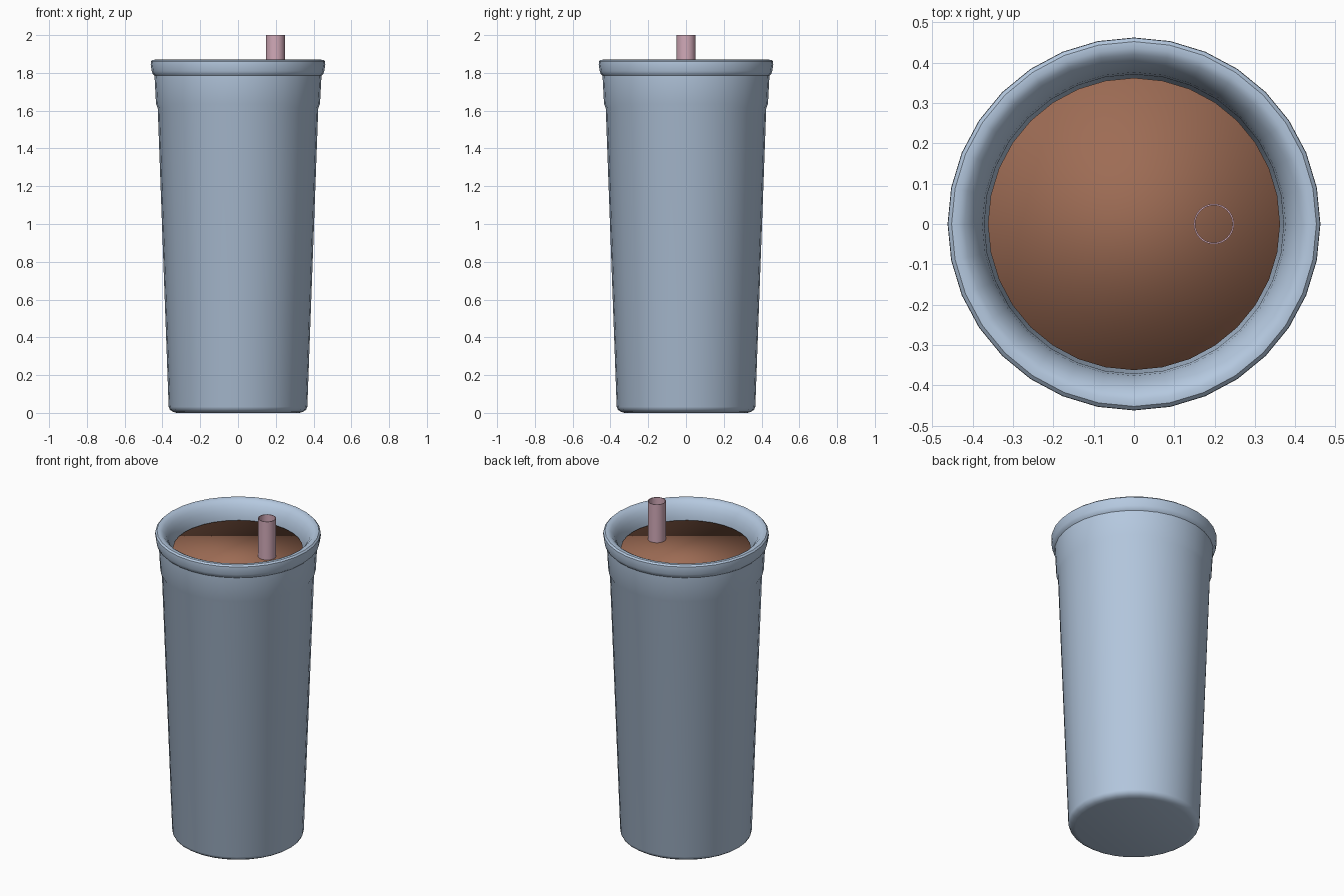
import bpy
import bmesh
import math

SEGMENTS = 32

cube = bpy.data.objects.get("Cube")
if cube:
    bpy.data.objects.remove(cube, do_unlink=True)


def make_material(name, rgb):
    mat = bpy.data.materials.new(name)
    mat.use_nodes = True
    colour = (*rgb, 1.0)
    mat.diffuse_color = colour
    mat.node_tree.nodes["Principled BSDF"].inputs["Base Color"].default_value = colour
    return mat


def lathe(name, profile, mat, x=0.0, segments=SEGMENTS, closed=False, capped=False, sharp=None):
    """Revolve (radius, height) points about a vertical axis at x."""
    bm = bmesh.new()
    rings = []
    for r, z in profile:
        angles = [math.tau * i / segments for i in range(segments)]
        rings.append([bm.verts.new((r * math.cos(a), r * math.sin(a), z)) for a in angles])
    pairs = list(zip(rings, rings[1:]))
    if closed:
        pairs.append((rings[-1], rings[0]))
    for low, high in pairs:
        for i in range(segments):
            j = (i + 1) % segments
            bm.faces.new((low[i], low[j], high[j], high[i]))
    if capped:
        bm.faces.new(rings[0])
        bm.faces.new(rings[-1])
    bmesh.ops.recalc_face_normals(bm, faces=bm.faces)
    mesh = bpy.data.meshes.new(name)
    bm.to_mesh(mesh)
    bm.free()
    mesh.materials.append(mat)
    obj = bpy.data.objects.new(name, mesh)
    obj.location.x = x
    bpy.context.collection.objects.link(obj)
    bpy.ops.object.select_all(action="DESELECT")
    obj.select_set(True)
    bpy.context.view_layer.objects.active = obj
    if sharp is None:
        bpy.ops.object.shade_smooth()
    else:
        bpy.ops.object.shade_smooth_by_angle(angle=math.radians(sharp))
    return obj


cup_blue = make_material("pale steel blue", (0.46, 0.58, 0.74))
drink_brown = make_material("milky brown", (0.34, 0.15, 0.09))
straw_pink = make_material("soft pink", (0.64, 0.40, 0.48))

# Tapered cup: base, wall, raised band, rolled rim, then the inside down to the floor
cup_profile = [
    (0.325, 0.0), (0.345, 0.006), (0.36, 0.016), (0.367, 0.032),
    (0.425, 1.615), (0.434, 1.635), (0.442, 1.785),
    (0.452, 1.795), (0.457, 1.81), (0.462, 1.845), (0.461, 1.86), (0.452, 1.869),
    (0.436, 1.87), (0.42, 1.862), (0.402, 1.843), (0.387, 1.815), (0.376, 1.78),
    (0.371, 1.74), (0.325, 0.04),
]
lathe("cup", cup_profile, cup_blue, capped=True, sharp=40)

# Drink filling the cup, softly shaded over its edge
lathe("drink", [(0.318, 0.05), (0.362, 1.765)], drink_brown, capped=True)

# Hollow straw standing off-centre in the drink
straw_profile = [(0.05, 0.1), (0.05, 2.0), (0.046, 2.0), (0.046, 0.1)]
lathe("straw", straw_profile, straw_pink, x=0.198, closed=True, sharp=40)
